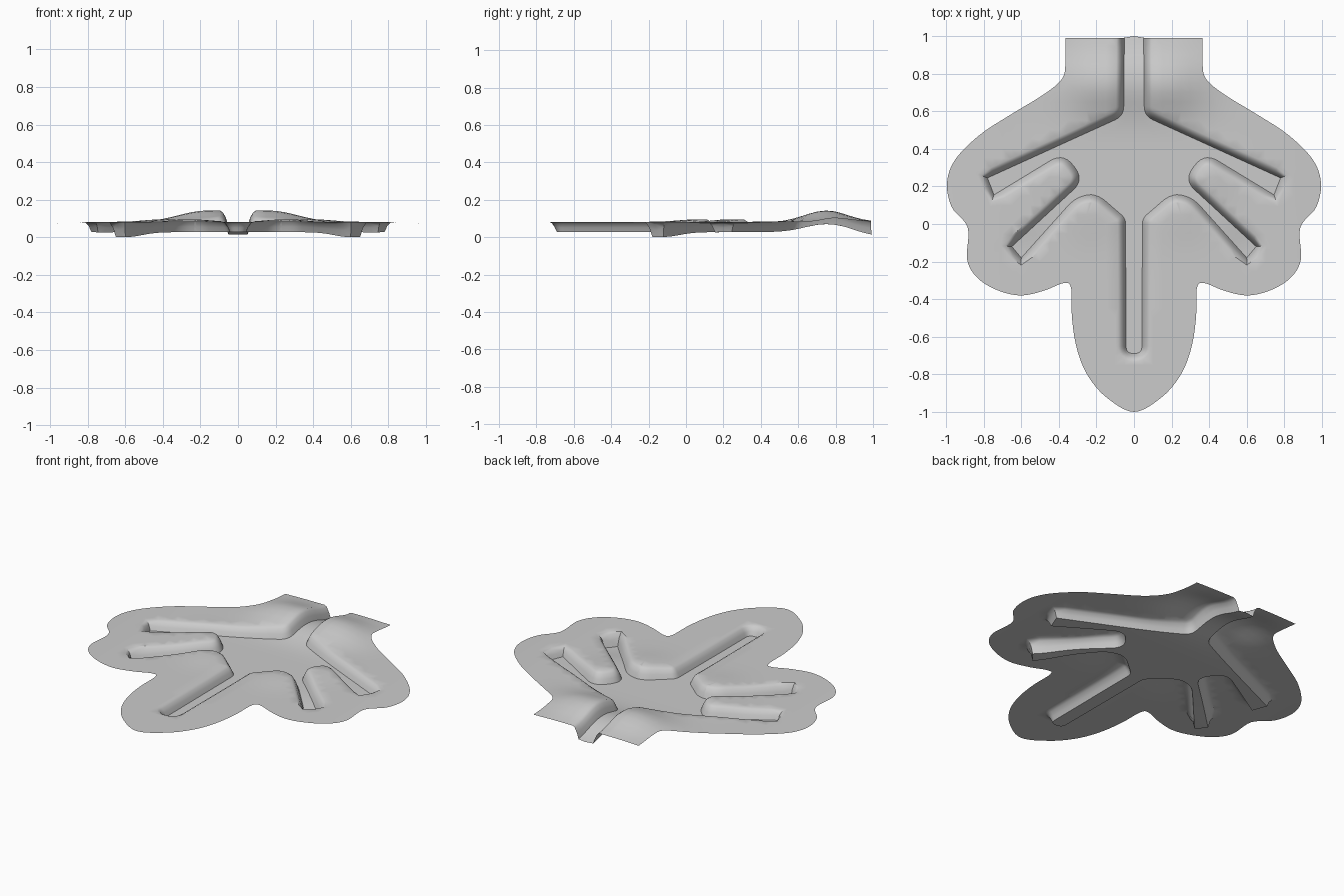
import bpy, bmesh, math
from mathutils import Vector
from mathutils.geometry import delaunay_2d_cdt

if "Cube" in bpy.data.objects:
    bpy.data.objects.remove(bpy.data.objects["Cube"])

# right halves, top to bottom: sheet outline, and channel floor as (x, y, corner cut)
EDGE = [(.365, .99), (.365, .85), (.385, .77), (.48, .69), (.66, .58), (.82, .475), (.95, .345),
        (.995, .22), (.97, .09), (.885, -.02), (.888, -.19), (.83, -.29), (.72, -.355),
        (.6, -.38), (.48, -.355), (.375, -.315), (.335, -.34), (.33, -.5), (.305, -.66),
        (.25, -.80), (.15, -.92), (0, -1)]
FLOOR = [(.05, 1.1, 0), (.055, .575, .05), (.78, .245, 0), (.745, .155, 0), (.375, .38, .085),
         (.265, .235, .08), (.65, -.12, 0), (.60, -.18, 0), (.295, .16, .085), (.19, .155, .05),
         (.045, .03, .03), (.042, -.69, .04), (0, -.69, 0)]
WALL = .042


def spline(pts, n=6):
    out = []
    p = [Vector(q) for q in pts]
    for i in range(len(p) - 1):
        a, b, c = p[max(i - 1, 0)], p[i], p[i + 1]
        d = p[i + 2] if i + 2 < len(p) else Vector((-p[i][0], p[i][1]))
        for k in range(n):
            t = k / n
            out.append(.5 * (2 * b + (c - a) * t + (2 * a - 5 * b + 4 * c - d) * t * t
                             + (3 * b - a - 3 * c + d) * t ** 3))
    return out + [p[-1]]


def fillet(pts, n=7):
    p = [Vector(q[:2]) for q in pts]
    out = []
    for i, q in enumerate(pts):
        r = q[2]
        if not r:
            out.append(p[i])
            continue
        a = p[i] + (p[i - 1] - p[i]).normalized() * r
        b = p[i] + (p[i + 1] - p[i]).normalized() * r
        for k in range(n + 1):
            t = k / n
            out.append(a * (1 - t) ** 2 + p[i] * 2 * t * (1 - t) + b * t * t)
    return out


def mirror(half):
    return half + [Vector((-v.x, v.y)) for v in reversed(half) if v.x > 1e-6]


def resample(loop, step=.04):
    out = []
    for a, b in zip(loop, loop[1:] + loop[:1]):
        n = max(1, round((b - a).length / step))
        out += [a.lerp(b, k / n) for k in range(n)]
    return out


def inside(p, loop):
    hit = False
    for a, b in zip(loop, loop[1:] + loop[:1]):
        if (a.y > p.y) != (b.y > p.y) and p.x < a.x + (p.y - a.y) * (b.x - a.x) / (b.y - a.y):
            hit = not hit
    return hit


def distance(p, loop):
    best = 9
    for a, b in zip(loop, loop[1:] + loop[:1]):
        e = b - a
        t = min(1, max(0, (p - a).dot(e) / max(e.length_squared, 1e-12)))
        best = min(best, (a + e * t - p).length)
    return best


def offset(loop, d):
    # loop runs clockwise, so outward is to the left of travel
    out = []
    n = len(loop)
    for i in range(n):
        e1 = (loop[i] - loop[i - 1]).normalized()
        e2 = (loop[(i + 1) % n] - loop[i]).normalized()
        n1, n2 = Vector((-e1.y, e1.x)), Vector((-e2.y, e2.x))
        m = n1 + n2
        out.append(loop[i] + m * (d * 2 / max(m.length_squared, 1)))
    return out


def height(p):
    x, y = abs(p.x), p.y
    hump = math.exp(-((y - .75) / .16) ** 2)
    sheet = .082 + .06 * hump * math.exp(-(max(x - .17, 0) / .2) ** 2)
    for cx, cy in ((.4, .27), (.25, .06)):          # slightly raised finger tips
        sheet += .013 * math.exp(-((x - cx) ** 2 + (y - cy) ** 2) / .02)
    sheet -= .01 * max(0, (x - .7) / .3) ** 2
    floor = .027 + .043 * hump - .018 * max(0, min(1, (y - .85) / .15))
    floor -= .027 * math.exp(-((x - .62) ** 2 + (y + .15) ** 2) / .03)
    d = 0 if inside(p, floor_loop) else distance(p, floor_loop)
    t = min(1, d / WALL)
    return floor + (sheet - floor) * (1 - (1 - t) ** 2)


edge_loop = resample(mirror(spline(EDGE)))
floor_loop = resample(mirror(fillet(FLOOR)))
rings = [edge_loop, floor_loop] + [offset(floor_loop, WALL * f) for f in (.25, .6, 1)]

# plan layout: outline, wall contours and an inner grid
pts, edges = [], []
for ring in rings:
    s = len(pts)
    pts += ring
    edges += [(s + i, s + (i + 1) % len(ring)) for i in range(len(ring))]
for i in range(-20, 21):
    for j in range(-20, 20):
        p = Vector((i * .05, j * .05))
        if inside(p, edge_loop) and min(distance(p, r) for r in rings) > .015:
            pts.append(p)
verts, _, tris, *_ = delaunay_2d_cdt(pts, edges, [], 0, 1e-4)

# pressed sheet surface
bm = bmesh.new()
bv = [bm.verts.new((v.x, v.y, height(v))) for v in verts]
for t in tris:
    c = sum((verts[i] for i in t), Vector((0, 0))) / len(t)
    if inside(c, edge_loop):
        bm.faces.new([bv[i] for i in t])
bmesh.ops.delete(bm, geom=[v for v in bm.verts if not v.link_faces], context='VERTS')
bm.normal_update()
for f in bm.faces:
    if f.normal.z < 0:
        f.normal_flip()
for v in bm.verts:                                  # rounded outlet lip
    if v.co.y > .985 and abs(v.co.x) < .06:
        v.co.y += .01 * (1 - abs(v.co.x) / .06)
low = min(v.co.z for v in bm.verts)
for v in bm.verts:
    v.co.z -= low
me = bpy.data.meshes.new("channelled_sheet")
bm.to_mesh(me)
bm.free()
ob = bpy.data.objects.new("channelled_sheet", me)
bpy.context.collection.objects.link(ob)
bpy.context.view_layer.objects.active = ob
ob.select_set(True)
bpy.ops.object.shade_smooth_by_angle(angle=math.radians(35))
